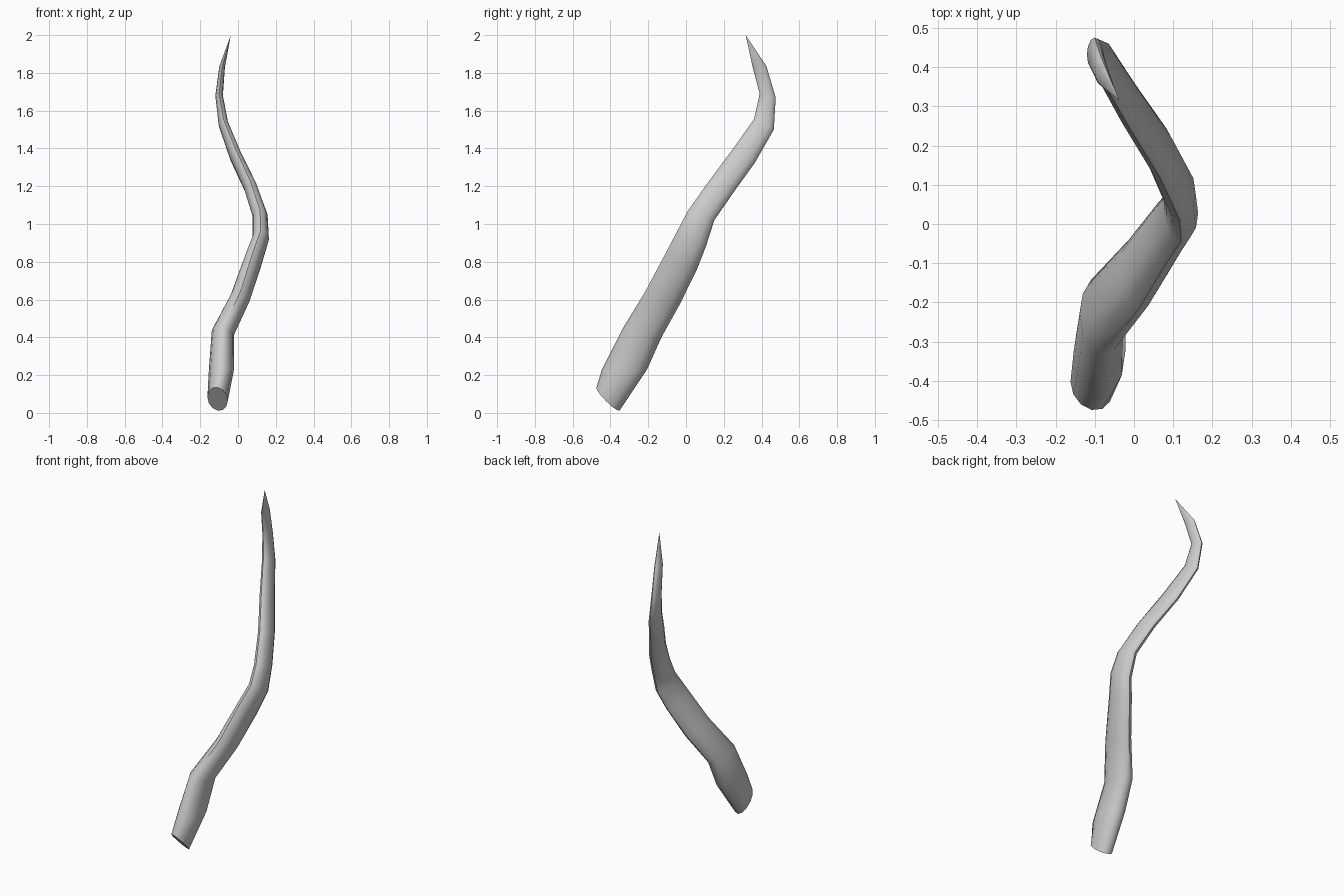
import bpy, bmesh, math
from mathutils import Vector

if "Cube" in bpy.data.objects:
    bpy.data.objects.remove(bpy.data.objects["Cube"])

# Cross-sections: centre x, half width, then front (y, z) and back (y, z) edge points
SECTIONS = [
    (-.108, .056, -.474, .135, -.352, .012),
    (-.088, .066, -.445, .23, -.206, .23),
    (-.080, .060, -.333, .45, -.13, .40),
    (.012, .053, -.217, .64, -.03, .58),
    (.082, .048, -.10, .86, .058, .76),
    (.120, .044, -.045, .965, .105, .88),
    (.117, .040, .01, 1.07, .15, 1.02),
    (.066, .035, .12, 1.225, .25, 1.165),
    (-.014, .031, .25, 1.40, .365, 1.325),
    (-.077, .026, .36, 1.555, .465, 1.50),
    (-.100, .020, .39, 1.69, .475, 1.67),
    (-.084, .015, .353, 1.83, .426, 1.835),
]
TIP = Vector((-.038, .316, 2.0))
SIDES = 12

centres = [Vector((x, (ya + yb) / 2, (za + zb) / 2)) for x, w, ya, za, yb, zb in SECTIONS]
path = centres + [TIP]

# Tapering horn: elliptical rings bridged up to a point
bm = bmesh.new()
rings = []
for i, (x, w, ya, za, yb, zb) in enumerate(SECTIONS):
    if i == 0:
        tangent = Vector((.28, .7, .7))
    else:
        tangent = ((path[i] - path[i - 1]).normalized() + (path[i + 1] - path[i]).normalized())
    deep = Vector((0, (yb - ya) / 2, (zb - za) / 2))
    side = deep.cross(tangent).normalized() * w
    rings.append([bm.verts.new(centres[i] + side * math.cos(a) + deep * math.sin(a))
                  for a in (2 * math.pi * k / SIDES for k in range(SIDES))])
for lower, upper in zip(rings, rings[1:]):
    for k in range(SIDES):
        n = (k + 1) % SIDES
        bm.faces.new((lower[k], lower[n], upper[n], upper[k]))
tip = bm.verts.new(TIP)
for k in range(SIDES):
    bm.faces.new((rings[-1][k], rings[-1][(k + 1) % SIDES], tip))
bm.faces.new(rings[0])
bmesh.ops.recalc_face_normals(bm, faces=bm.faces)

mesh = bpy.data.meshes.new("horn")
bm.to_mesh(mesh)
bm.free()
horn = bpy.data.objects.new("horn", mesh)
bpy.context.collection.objects.link(horn)
bpy.context.view_layer.objects.active = horn
horn.select_set(True)
bpy.ops.object.shade_smooth_by_angle(angle=math.radians(50))
